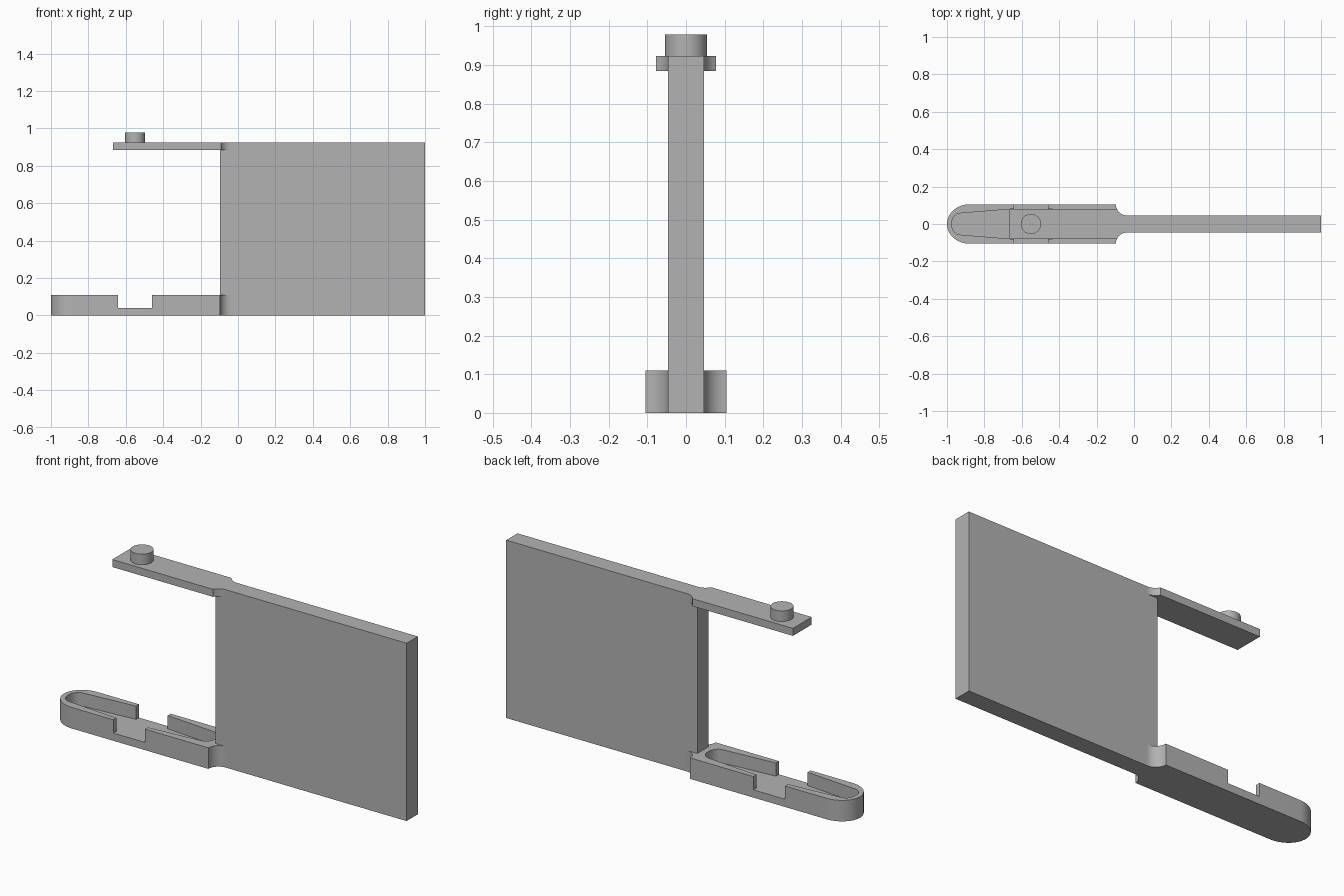
import bpy, bmesh
from math import sin, cos, pi

if "Cube" in bpy.data.objects:
    bpy.data.objects.remove(bpy.data.objects["Cube"])

grey = bpy.data.materials.new("plain grey")
grey.use_nodes = True
colour = (0.45, 0.45, 0.45, 1)
grey.diffuse_color = colour
grey.node_tree.nodes["Principled BSDF"].inputs["Base Color"].default_value = colour

PANEL_X, PANEL_Y, TOP = -0.097, 0.046, 0.923
CLIP_Y, CLIP_TOP, FLOOR = 0.105, 0.109, 0.04
NOTCH_X, NOTCH_HALF = -0.551, 0.091


def arc(cx, cy, rx, ry, start, end, steps=16):
    """Points along an elliptical arc."""
    angles = [start + (end - start) * i / steps for i in range(steps + 1)]
    return [(cx + rx * cos(a), cy + ry * sin(a)) for a in angles]


def extrude(name, outline, z0, z1):
    """Solid prism from an outline in the ground plane."""
    bm = bmesh.new()
    face = bm.faces.new([bm.verts.new((x, y, z0)) for x, y in outline])
    top = bmesh.ops.extrude_face_region(bm, geom=[face])["geom"]
    verts = [v for v in top if isinstance(v, bmesh.types.BMVert)]
    bmesh.ops.translate(bm, verts=verts, vec=(0, 0, z1 - z0))
    bmesh.ops.recalc_face_normals(bm, faces=bm.faces)
    mesh = bpy.data.meshes.new(name)
    bm.to_mesh(mesh)
    bm.free()
    mesh.materials.append(grey)
    obj = bpy.data.objects.new(name, mesh)
    bpy.context.collection.objects.link(obj)
    return obj


def rect(x0, x1, y):
    return [(x0, -y), (x1, -y), (x1, y), (x0, y)]


def mirrored(half):
    """Closes an upper half outline with its reflection across y = 0."""
    return half + [(x, -y) for x, y in reversed(half) if y > 1e-5]


def cut(obj, cutter):
    bpy.context.view_layer.objects.active = obj
    mod = obj.modifiers.new("cut", "BOOLEAN")
    mod.operation, mod.solver, mod.object = "DIFFERENCE", "EXACT", cutter
    bpy.ops.object.modifier_apply(modifier=mod.name)
    bpy.data.objects.remove(cutter)


# Concave fillet that blends each arm into the panel
radius = CLIP_Y - PANEL_Y
fillet = arc(PANEL_X + radius, CLIP_Y, radius, radius, pi, 1.5 * pi, 12)
seat = [(PANEL_X, PANEL_Y)]

# Flat panel
panel = extrude("panel", rect(PANEL_X, 1, PANEL_Y), 0, TOP)

# Lower clip with rounded nose
nose = arc(-0.88, 0, 0.12, CLIP_Y, pi, pi / 2)
clip = extrude("lower_clip", mirrored(nose + fillet + seat), 0, CLIP_TOP)

# Tapered pocket, the same at both ends, and the cross notch
end = arc(-0.93, 0, 0.045, 0.057, pi, 0.53 * pi, 12) + [(-0.65, 0.08)]
far_end = [(2 * NOTCH_X - x, y) for x, y in reversed(end)]
cut(clip, extrude("pocket_cutter", mirrored(end + far_end), FLOOR, 0.2))
notch = rect(NOTCH_X - NOTCH_HALF, NOTCH_X + NOTCH_HALF, 0.2)
cut(clip, extrude("notch_cutter", notch, FLOOR, 0.2))

# Upper arm, narrower, ending on the same fillet
ARM_Y = 0.077
trimmed = [p for p in fillet if p[1] < ARM_Y]
join_x = PANEL_X + radius - (radius ** 2 - (CLIP_Y - ARM_Y) ** 2) ** 0.5
arm_half = [(-0.668, ARM_Y), (join_x, ARM_Y)] + trimmed + seat
arm = extrude("upper_arm", mirrored(arm_half), 0.884, TOP)

# Round peg on the upper arm
peg = extrude("peg", arc(NOTCH_X, 0, 0.054, 0.054, 0, 2 * pi, 48)[:-1], TOP, 0.978)

# Smooth curved walls, crisp edges
bpy.ops.object.select_all(action="DESELECT")
for obj in (clip, arm, peg):
    obj.select_set(True)
bpy.context.view_layer.objects.active = clip
bpy.ops.object.shade_smooth_by_angle(angle=0.5)
